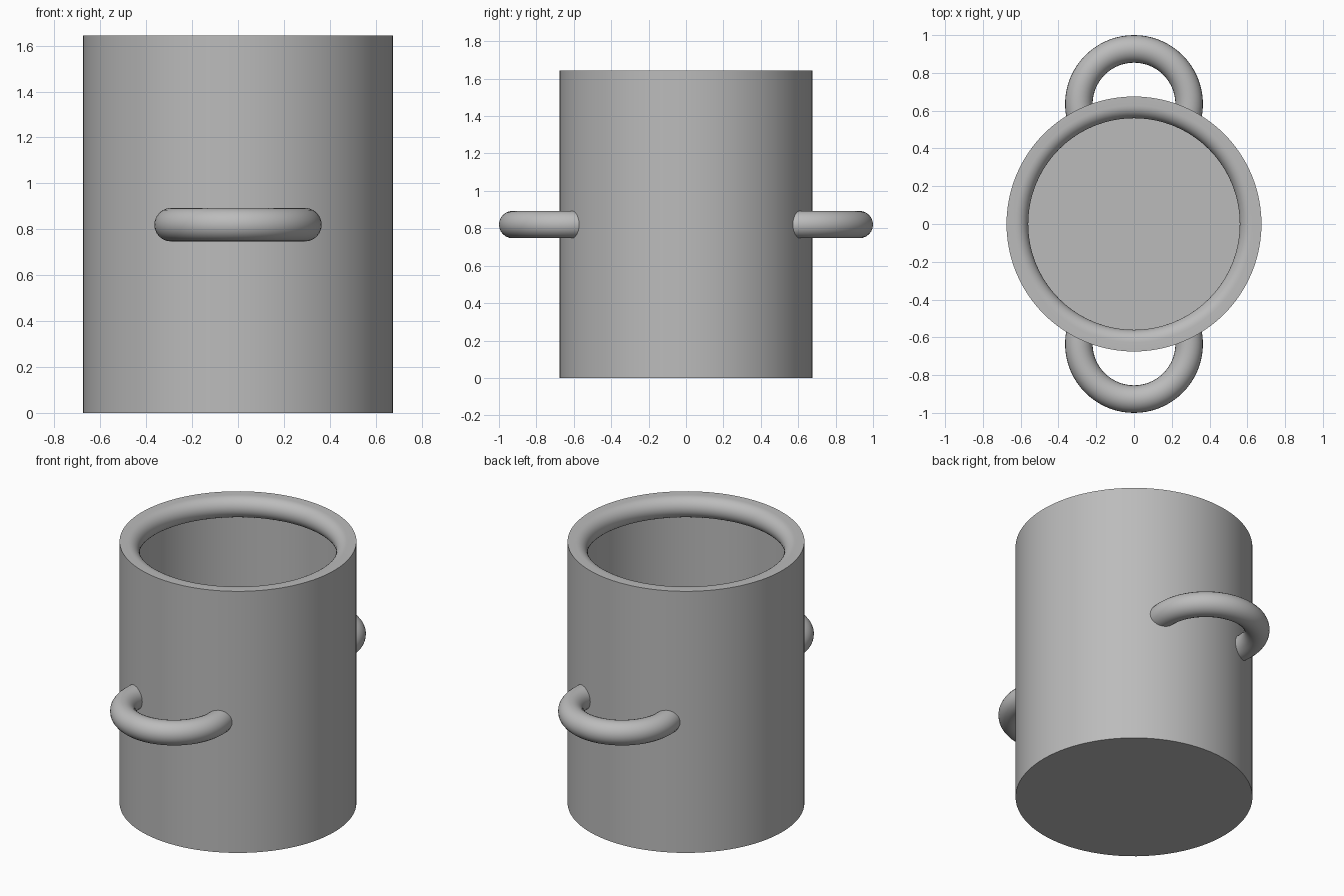
import bpy, bmesh, math
from mathutils import Matrix, Vector

cube = bpy.data.objects.get("Cube")
if cube:
    bpy.data.objects.remove(cube, do_unlink=True)

HEIGHT, OUTER, INNER, FLOOR = 1.645, 0.675, 0.627, 0.05
LIP = 0.067          # radius of the rolled inner lip
HANDLE_Z = 0.82

grey = bpy.data.materials.new("grey metal")
grey.use_nodes = True
grey.diffuse_color = (0.5, 0.5, 0.5, 1)
grey.node_tree.nodes["Principled BSDF"].inputs["Base Color"].default_value = (0.5, 0.5, 0.5, 1)


def sweep(name, points, centre, start, angle, steps, closed):
    """Revolve a profile of (radius, z) points around a vertical axis."""
    bm = bmesh.new()
    verts = [bm.verts.new((r, 0, z)) for r, z in points]
    edges = [bm.edges.new(p) for p in zip(verts, verts[1:])]
    if closed:
        edges.append(bm.edges.new((verts[-1], verts[0])))
    bmesh.ops.spin(bm, geom=verts + edges, cent=(0, 0, 0), axis=(0, 0, 1),
                   angle=angle, steps=steps, use_duplicate=False)
    bmesh.ops.remove_doubles(bm, verts=bm.verts, dist=0.0001)
    bmesh.ops.holes_fill(bm, edges=[e for e in bm.edges if e.is_boundary], sides=0)
    bmesh.ops.recalc_face_normals(bm, faces=bm.faces)
    bm.transform(Matrix.Translation(Vector(centre)) @ Matrix.Rotation(start, 4, 'Z'))
    mesh = bpy.data.meshes.new(name)
    bm.to_mesh(mesh)
    bm.free()
    mesh.materials.append(grey)
    obj = bpy.data.objects.new(name, mesh)
    bpy.context.collection.objects.link(obj)
    bpy.ops.object.select_all(action='DESELECT')
    obj.select_set(True)
    bpy.context.view_layer.objects.active = obj
    bpy.ops.object.shade_smooth_by_angle(angle=math.radians(30))
    return obj


# Pot body: base, outer wall, flat rim, half-round inner lip, inner wall, floor
lip = [(INNER - LIP * math.sin(a), HEIGHT - LIP + LIP * math.cos(a))
       for a in (math.pi * i / 16 for i in range(17))]
body = [(0, 0), (OUTER, 0), (OUTER, HEIGHT)] + lip + [(INNER, FLOOR), (0, FLOOR)]
sweep("pot_body", body, (0, 0, 0), 0, math.tau, 96, False)

# Ring handles, ending inside the wall
tube = [(0.292 + 0.073 * math.cos(a), 0.073 * math.sin(a))
        for a in (math.tau * i / 24 for i in range(24))]
overlap = math.radians(12)
for name, side, start in (("back_handle", 1, 0), ("front_handle", -1, math.pi)):
    sweep(name, tube, (0, side * 0.635, HANDLE_Z), start - overlap,
          math.pi + 2 * overlap, 40, True)
